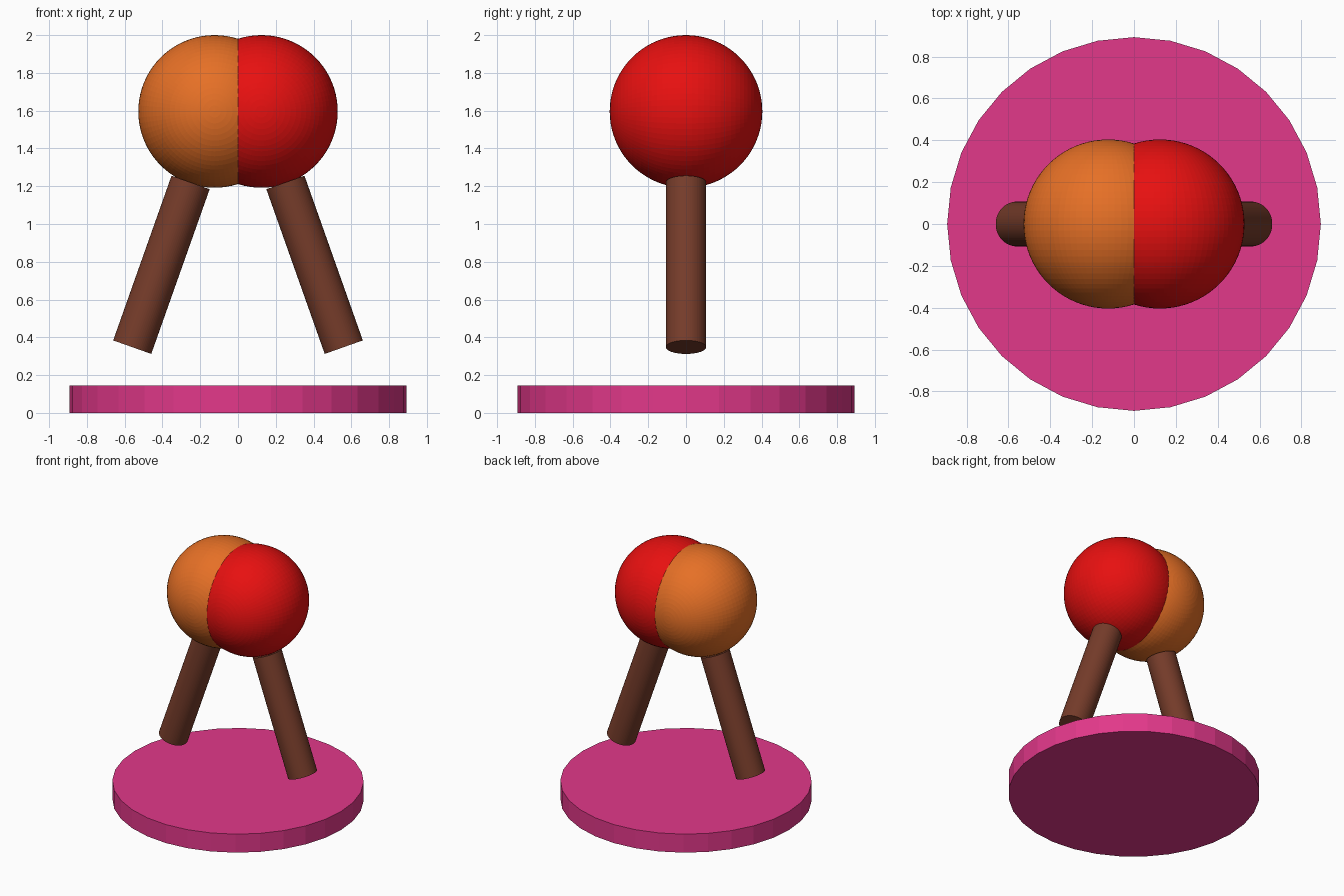
import bpy, math
from mathutils import Vector

if "Cube" in bpy.data.objects:
    bpy.data.objects.remove(bpy.data.objects["Cube"])


def material(name, rgb):
    m = bpy.data.materials.new(name)
    lin = [((c / 255 + 0.055) / 1.055) ** 2.4 for c in rgb]
    m.diffuse_color = (*lin, 1)
    m.use_nodes = True
    m.node_tree.nodes["Principled BSDF"].inputs["Base Color"].default_value = m.diffuse_color
    return m


pink = material("pink", (226, 56, 138))
orange = material("orange", (230, 112, 38))
red = material("red", (232, 16, 16))
brown = material("brown", (118, 60, 42))


def finish(name, mat):
    ob = bpy.context.object
    ob.name = name
    ob.data.materials.append(mat)
    return ob


# Faceted base disc
bpy.ops.mesh.primitive_cylinder_add(vertices=32, radius=0.893, depth=0.145,
                                    location=(0, 0, 0.0725))
finish("base_disc", pink)

for side, word, colour in ((-1, "left", orange), (1, "right", red)):
    # Overlapping spheres, poles facing front and back
    bpy.ops.mesh.primitive_uv_sphere_add(segments=80, ring_count=40, radius=0.404,
                                         location=(side * 0.124, 0, 1.596),
                                         rotation=(math.pi / 2, 0, 0))
    finish(word + "_sphere", colour)

    # Splayed leg, floating above the base
    top = Vector((side * 0.251, 0, 1.22))
    foot = Vector((side * 0.56, 0, 0.348))
    axis = top - foot
    bpy.ops.mesh.primitive_cylinder_add(vertices=64, radius=0.107, depth=axis.length,
                                        location=(top + foot) / 2,
                                        rotation=axis.to_track_quat('Z', 'Y').to_euler())
    finish(word + "_leg", brown)
